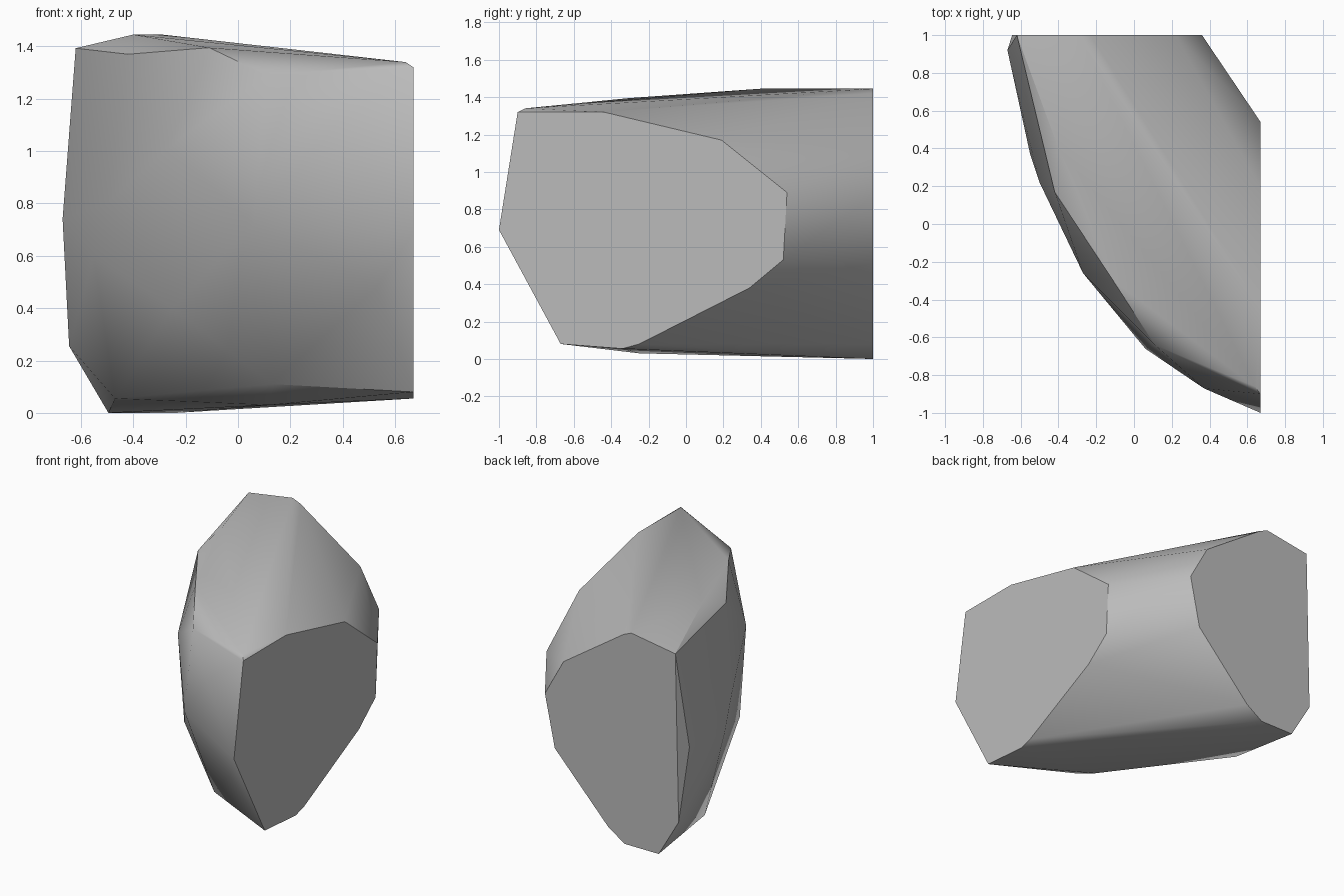
import bpy
import bmesh
import math

default_cube = bpy.data.objects.get("Cube")
if default_cube:
    bpy.data.objects.remove(default_cube, do_unlink=True)

# Flat cut on the left end: (y, z) outline
LEFT_X = 0.67
left_cut = [(-1, .69), (-.9, 1.32), (-.44, 1.32), (.19, 1.17), (.54, .89),
            (.52, .53), (.34, .38), (-.25, .08), (-.34, .055), (-.67, .08)]

# Flat cut on the back end: (x, z) outline
BACK_Y = 1.0
back_cut = [(-.62, 1.393), (-.29, 1.445), (-.23, 1.42), (.22, 1.115), (.36, .862),
            (.286, .51), (-.118, .08), (-.24, 0), (-.495, 0), (-.645, .255)]

# Rim of the top face, rim of the underside, and the weathered outer wall
top_rim = [(-.40, .40, 1.445), (-.42, .17, 1.37), (-.11, -.30, 1.395),
           (.11, -.64, 1.29), (.64, -.86, 1.34)]
bottom_rim = [(-.47, .47, .055), (.12, -.25, .03), (.13, -.44, .11)]
outer_wall = [(-.67, .92, .74), (-.55, .37, .60), (-.50, .22, .80),
              (-.27, -.26, 1.01), (-.25, -.22, .40), (.06, -.66, .72),
              (.37, -.87, 1.10), (.53, -.845, .48)]

points = [(LEFT_X, y, z) for y, z in left_cut]
points += [(x, BACK_Y, z) for x, z in back_cut]
points += top_rim + bottom_rim + outer_wall

# Rock body: a convex chunk wrapped around the outlines
bm = bmesh.new()
for point in points:
    bm.verts.new(point)
hull = bmesh.ops.convex_hull(bm, input=bm.verts[:])
inside = [v for v in bm.verts if not v.link_faces]
bmesh.ops.delete(bm, geom=inside, context="VERTS")


# Merge the triangles of each flat cut into a single face
def flatten_cut(axis, level):
    cut = [f for f in bm.faces
           if all(abs(v.co[axis] - level) < 1e-4 for v in f.verts)]
    if len(cut) > 1:
        bmesh.ops.dissolve_faces(bm, faces=cut)


flatten_cut(0, LEFT_X)
flatten_cut(1, BACK_Y)
bmesh.ops.recalc_face_normals(bm, faces=bm.faces[:])

mesh = bpy.data.meshes.new("rock_chunk")
bm.to_mesh(mesh)
bm.free()
rock = bpy.data.objects.new("rock_chunk", mesh)
bpy.context.collection.objects.link(rock)

# Plain stone colour
stone = bpy.data.materials.new("stone_grey")
stone.use_nodes = True
colour = (0.5, 0.5, 0.5, 1)
stone.diffuse_color = colour
stone.node_tree.nodes["Principled BSDF"].inputs["Base Color"].default_value = colour
mesh.materials.append(stone)

# Soft shading over the shallow facets, crisp edges around the cuts
bpy.ops.object.select_all(action="DESELECT")
rock.select_set(True)
bpy.context.view_layer.objects.active = rock
bpy.ops.object.shade_smooth_by_angle(angle=math.radians(32))
